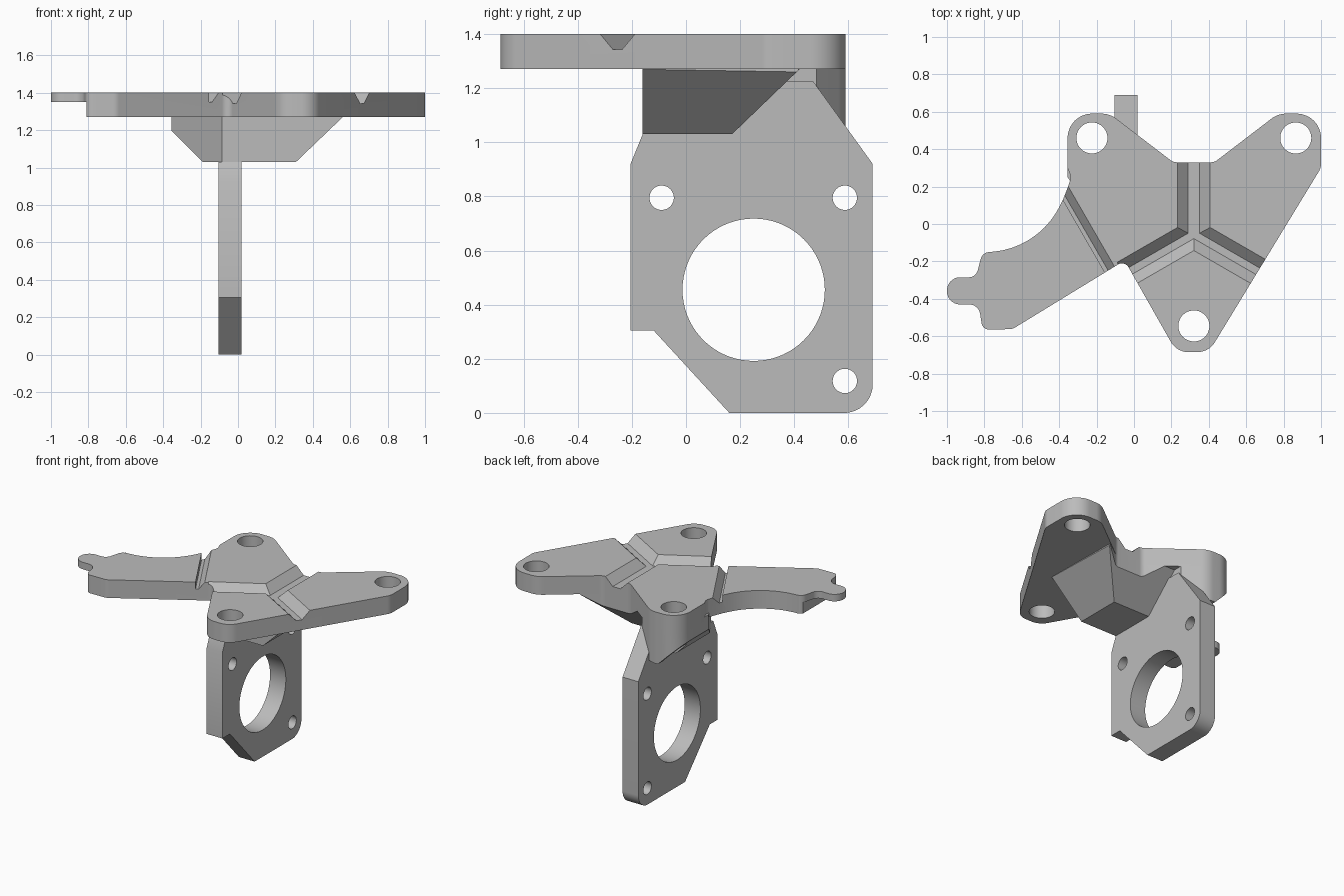
import bpy
import bmesh
from math import cos, sin, tan, pi, radians
from mathutils import Vector, Matrix

default_cube = bpy.data.objects.get("Cube")
if default_cube:
    bpy.data.objects.remove(default_cube, do_unlink=True)

TOP, UNDER, BASE = 1.4, 1.27, 1.03

grey = bpy.data.materials.new("plain grey")
grey.use_nodes = True
shade = (0.5, 0.5, 0.5, 1)
grey.diffuse_color = shade
grey.node_tree.nodes["Principled BSDF"].inputs["Base Color"].default_value = shade


def rounded(corners, steps=10):
    """Turn (x, y, radius) corners into an outline with filleted corners."""
    points = []
    count = len(corners)
    for i, (x, y, radius) in enumerate(corners):
        p = Vector((x, y))
        if not radius:
            points.append(p)
            continue
        a = (Vector(corners[i - 1][:2]) - p).normalized()
        b = (Vector(corners[(i + 1) % count][:2]) - p).normalized()
        half = a.angle(b) / 2
        centre = p + (a + b).normalized() * radius / sin(half)
        start = p + a * radius / tan(half) - centre
        end = p + b * radius / tan(half) - centre
        for s in range(steps + 1):
            points.append(centre + start.lerp(end, s / steps).normalized() * radius)
    return points


def circle(x, y, radius, sides=48):
    turns = [2 * pi * i / sides for i in range(sides)]
    return [(x + radius * cos(t), y + radius * sin(t)) for t in turns]


def prism(name, outline, axis, low, high, place=None):
    """Extrude an outline along an axis, then optionally place it."""
    lay = {"x": lambda u, v, w: (w, u, v),
           "y": lambda u, v, w: (u, w, v),
           "z": lambda u, v, w: (u, v, w)}[axis]
    bm = bmesh.new()
    face = bm.faces.new([bm.verts.new(lay(u, v, low)) for u, v in outline])
    extruded = bmesh.ops.extrude_face_region(bm, geom=[face])["geom"]
    moved = [g for g in extruded if isinstance(g, bmesh.types.BMVert)]
    bmesh.ops.translate(bm, verts=moved, vec=lay(0, 0, high - low))
    bmesh.ops.recalc_face_normals(bm, faces=bm.faces)
    mesh = bpy.data.meshes.new(name)
    bm.to_mesh(mesh)
    bm.free()
    if place:
        mesh.transform(place)
    mesh.materials.append(grey)
    obj = bpy.data.objects.new(name, mesh)
    bpy.context.collection.objects.link(obj)
    return obj


def cut(target, *cutter_spec):
    """Subtract a prism from the target and discard the cutter."""
    cutter = prism("cutter", *cutter_spec)
    modifier = target.modifiers.new("cut", "BOOLEAN")
    modifier.operation = "DIFFERENCE"
    modifier.solver = "EXACT"
    modifier.object = cutter
    bpy.context.view_layer.update()
    bpy.context.view_layer.objects.active = target
    bpy.ops.object.modifier_apply(modifier=modifier.name)
    bpy.data.objects.remove(cutter, do_unlink=True)


def turned(x, y, degrees):
    return Matrix.Translation((x, y, 0)) @ Matrix.Rotation(radians(degrees), 4, "Z")


# Three-armed top plate with its side tab
top_plate = prism("top_plate", rounded([
    (1, .59, .13), (1, .3, .08),
    (.4, -.685, .11), (.228, -.685, .11),
    (-.05, -.195, .04),
    (-.65, -.562, .06), (-.81, -.565, .04), (-.83, -.43, .06),
    (-1, -.43, .07), (-1, -.285, .07), (-.845, -.285, .05), (-.81, -.15, .05),
    (-.52, -.15, .44), (-.38, .13, 0),
    (-.36, .18, 0), (-.335, .25, .05), (-.355, .3, 0),
    (-.355, .59, .13), (-.13, .59, .13),
    (.21, .33, .06), (.43, .33, .06), (.77, .59, .13),
]), "z", UNDER, TOP)

# Thin tip on the end of the tab
cut(top_plate, [(-1.2, -.8), (-.81, -.8), (-.81, 0), (-1.2, 0)], "z", 1.2, 1.35)

# Y-shaped grooves on the top
for degrees, wide, narrow, length in ((90, .0875, .03, .5),
                                      (-30, .075, .02, .6),
                                      (210, .075, .02, .43)):
    lip = TOP + .01
    rim = wide + .01
    profile = [(-narrow, 1.343), (narrow, 1.343), (rim, lip), (-rim, lip)]
    cut(top_plate, profile, "x", 0, length, turned(.32, -.055, degrees))

# Groove that separates the tab from the arm
cut(top_plate, [(0, 1.35), (.02, 1.35), (.068, 1.41), (0, 1.41)],
    "x", -.1, .6, turned(-.38, .13, -60))

# Sloped block below the top plate
under_block = prism("under_block", rounded([
    (-.085, -.16, 0), (-.355, .25, 0), (-.355, .59, .13), (-.13, .59, .13),
    (.21, .33, .06), (.43, .33, .06), (.55, .415, 0), (.56, -.16, 0),
]), "z", BASE, UNDER + .03)
cut(under_block, [(.3, 1.02), (.571, 1.28), (.8, 1.28), (.8, 1.02)], "y", -.5, .9)
cut(under_block, [(.16, 1.02), (.43, 1.28), (.9, 1.28), (.9, 1.02)], "x", .01, .9)
cut(under_block, [(-.18, 1.02), (-.4, 1.24), (-.4, 1.02)], "y", -.5, .9)

# Screw holes through the three arms
for x, y in ((.865, .46), (.32, -.545), (-.225, .46)):
    cut(top_plate, circle(x, y, .083), "z", .9, 1.6)
cut(under_block, circle(-.225, .46, .083), "z", .9, 1.6)

# Upright mounting plate with a large bore and three screw holes
mount_plate = prism("mount_plate", rounded([
    (-.205, .305, 0), (-.12, .305, 0), (.16, 0, 0), (.69, 0, .105),
    (.69, .92, 0), (.47, 1.225, 0), (.37, 1.225, 0),
    (.17, BASE, 0), (-.16, BASE, 0), (-.205, .92, 0),
]), "x", -.105, .02)
cut(mount_plate, circle(.25, .455, .263, 72), "x", -.3, .3)
for y, z in ((-.09, .795), (.587, .795), (.587, .118)):
    cut(mount_plate, circle(y, z, .045), "x", -.3, .3)

# Smooth the round walls and keep the edges sharp
for part in (top_plate, under_block, mount_plate):
    bpy.ops.object.select_all(action="DESELECT")
    part.select_set(True)
    bpy.context.view_layer.objects.active = part
    bpy.ops.object.shade_smooth_by_angle(angle=radians(25))
